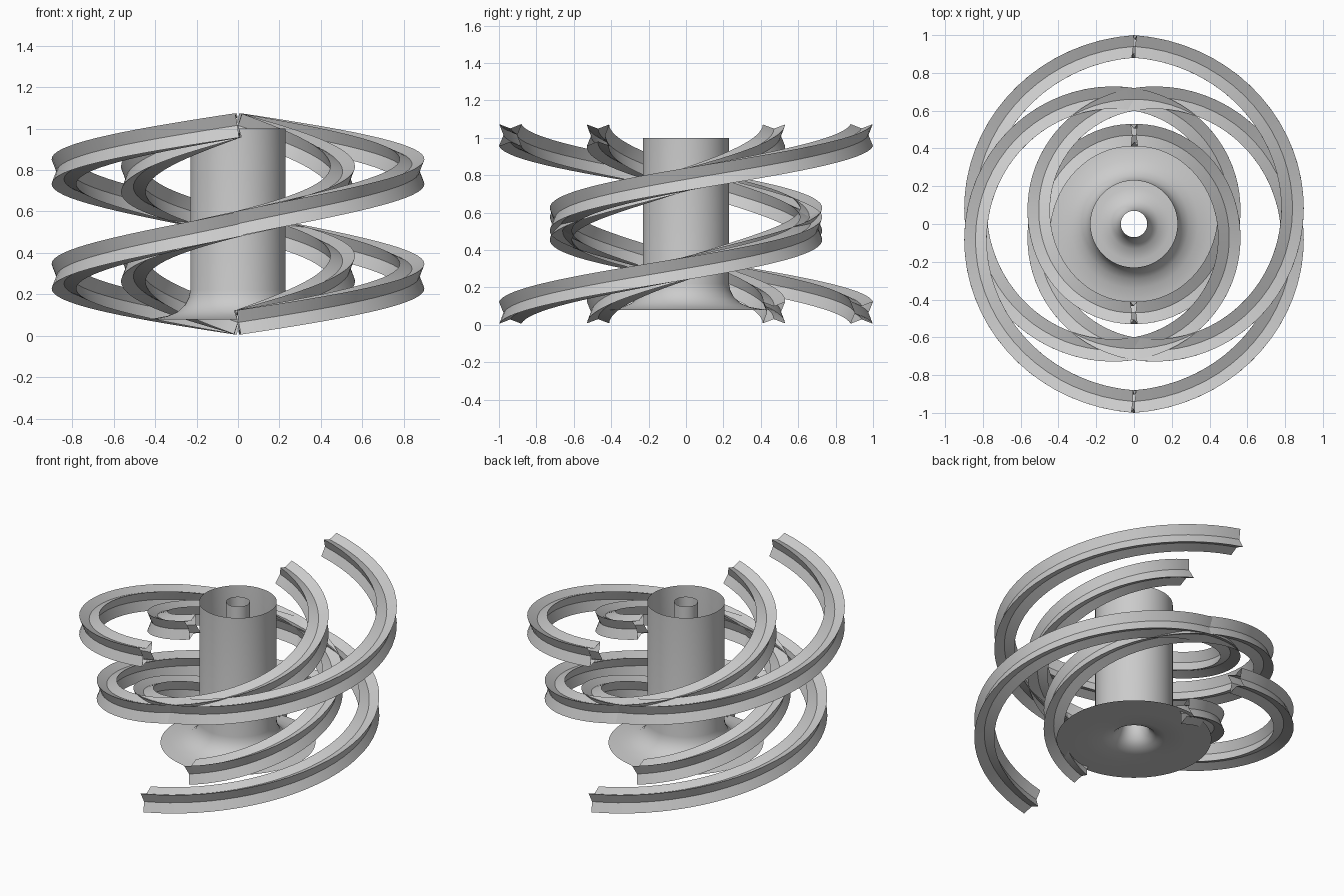
import bpy, bmesh, math
from mathutils import Vector

if "Cube" in bpy.data.objects:
    bpy.data.objects.remove(bpy.data.objects["Cube"])


def make_object(name, bm):
    bmesh.ops.recalc_face_normals(bm, faces=bm.faces)
    mesh = bpy.data.meshes.new(name)
    bm.to_mesh(mesh)
    bm.free()
    obj = bpy.data.objects.new(name, mesh)
    bpy.context.collection.objects.link(obj)
    bpy.context.view_layer.objects.active = obj
    bpy.ops.object.select_all(action='DESELECT')
    obj.select_set(True)
    bpy.ops.object.shade_smooth_by_angle(angle=math.radians(35))
    return obj


def bridge_rings(bm, rings, closed_ring=True):
    for a, b in zip(rings, rings[1:]):
        n = len(a)
        for i in range(n if closed_ring else n - 1):
            j = (i + 1) % n
            bm.faces.new((a[i], a[j], b[j], b[i]))


# Hub: open outer wall flaring to a wide foot, turning back into a thin inner tube
PROFILE = [(.23, 1.0), (.23, .22), (.237, .185), (.255, .15), (.29, .117),
           (.34, .096), (.40, .085), (.46, .08), (.30, .08), (.19, .084),
           (.13, .10), (.095, .135), (.077, .18), (.07, .24), (.07, 1.0)]
bm = bmesh.new()
SIDES = 64
rings = [[bm.verts.new((r * math.cos(i * math.tau / SIDES),
                        r * math.sin(i * math.tau / SIDES), z))
          for i in range(SIDES)] for r, z in PROFILE]
bridge_rings(bm, rings)
make_object("hub", bm)

# Spiral radius at each quarter turn, from the wide end to the narrow end
RADII = [.94, .835, .66, .50, .47]


def spiral_radius(t):
    x = min(max(t, 0), 1) * 4
    i = min(int(x), 3)
    f = x - i
    p = [2 * RADII[0] - RADII[1]] + RADII + [RADII[4]]
    a, b, c, d = p[i:i + 4]
    return .5 * (2 * b + (c - a) * f + (2 * a - 5 * b + 4 * c - d) * f * f
                 + (3 * b - a - 3 * c + d) * f ** 3)


def spiral_point(t, start, inward):
    r = spiral_radius(t if inward else 1 - t)
    a = start + t * math.tau
    return Vector((r * math.cos(a), r * math.sin(a), .065 + .95 * t))


def spiral_rail(name, start, inward, steps=72):
    # Four-pointed star section swept along one rising turn
    bm = bmesh.new()
    rings = []
    for k in range(steps + 1):
        t = k / steps
        p = spiral_point(t, start, inward)
        e = 1e-3
        lo, hi = max(t - e, 0), min(t + e, 1)
        tangent = (spiral_point(hi, start, inward)
                   - spiral_point(lo, start, inward)).normalized()
        side = tangent.cross(Vector((0, 0, 1))).normalized()
        up = side.cross(tangent)
        ring = []
        for i in range(8):
            rad = .036 if i % 2 == 0 else .084
            a = i * math.pi / 4
            ring.append(bm.verts.new(p + side * rad * math.cos(a)
                                     + up * rad * math.sin(a)))
        rings.append(ring)
    bridge_rings(bm, rings)
    make_object(name, bm)


for label, start in (("front", -math.pi / 2), ("back", math.pi / 2)):
    spiral_rail(label + "_narrowing_rail", start, True)
    spiral_rail(label + "_widening_rail", start, False)
